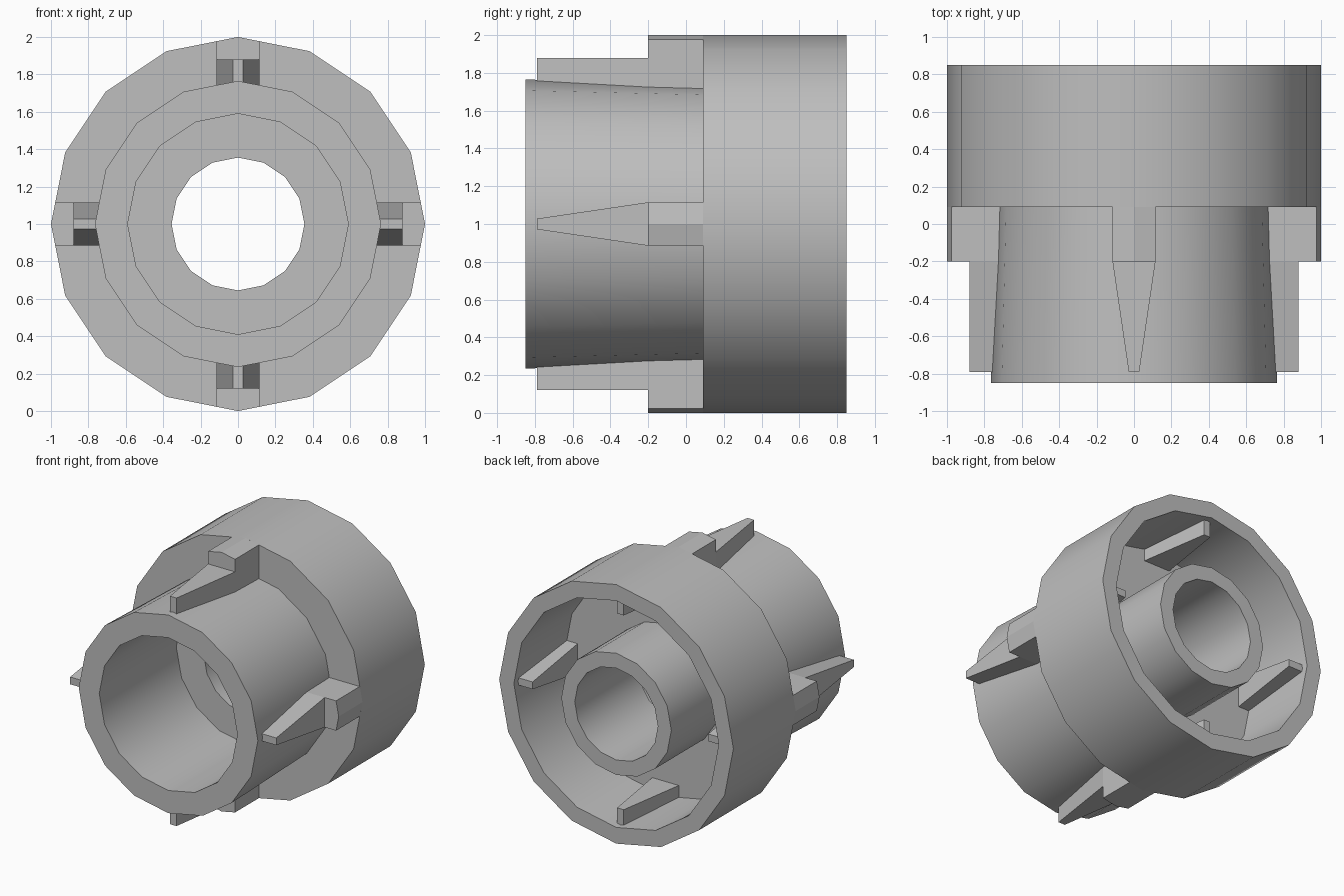
import bpy
import bmesh
import math
from mathutils import Matrix, Vector

cube = bpy.data.objects.get("Cube")
if cube:
    bpy.data.objects.remove(cube, do_unlink=True)

SIDES = 16
AXIS = Matrix.Translation((0, 0, 1))

grey = bpy.data.materials.new("light grey plastic")
grey.use_nodes = True
colour = (0.52, 0.52, 0.52, 1)
grey.diffuse_color = colour
grey.node_tree.nodes["Principled BSDF"].inputs["Base Color"].default_value = colour


def add_object(name, bm):
    bmesh.ops.recalc_face_normals(bm, faces=bm.faces)
    mesh = bpy.data.meshes.new(name)
    bm.to_mesh(mesh)
    bm.free()
    mesh.materials.append(grey)
    obj = bpy.data.objects.new(name, mesh)
    bpy.context.collection.objects.link(obj)
    return obj


def lathe(name, profile):
    """Turn a closed (radius, y) profile around the y axis."""
    bm = bmesh.new()
    rings = []
    for i in range(SIDES):
        a = math.tau * i / SIDES
        rings.append([bm.verts.new(AXIS @ Vector((r * math.sin(a), y, r * math.cos(a))))
                      for r, y in profile])
    n = len(profile)
    for i in range(SIDES):
        a, b = rings[i], rings[(i + 1) % SIDES]
        for j in range(n):
            k = (j + 1) % n
            bm.faces.new((a[j], b[j], b[k], a[k]))
    return add_object(name, bm)


def loft(name, start, y0, end, y1, turn):
    """Join two (across, radius) outlines at y0 and y1, turned around the axis."""
    spin = AXIS @ Matrix.Rotation(turn, 4, "Y")
    bm = bmesh.new()
    a = [bm.verts.new(spin @ Vector((x, y0, r))) for x, r in start]
    b = [bm.verts.new(spin @ Vector((x, y1, r))) for x, r in end]
    bm.faces.new(a)
    bm.faces.new(b)
    for j in range(len(a)):
        k = (j + 1) % len(a)
        bm.faces.new((a[j], a[k], b[k], b[j]))
    return add_object(name, bm)


def box(half, low, high):
    return [(-half, low), (half, low), (half, high), (-half, high)]


# Front sleeve, web, rear collar and inner tube as one turned body
body = lathe("coupling_body", [
    (0.765, -0.85), (0.74, 0.09), (1.0, 0.09), (1.0, 0.85),
    (0.875, 0.85), (0.865, 0.25), (0.47, 0.25), (0.47, 0.85),
    (0.355, 0.85), (0.355, 0.09), (0.59, 0.09), (0.59, -0.85)])
bpy.context.view_layer.objects.active = body
body.select_set(True)
bpy.ops.object.shade_smooth_by_angle(angle=math.radians(30))

# Tabs and tapered fins at the four quarters
WIDE, TIP = 0.115, 0.028
tab = [(-WIDE, 0.70), (WIDE, 0.70), (WIDE, 0.977), (0, 1.0), (-WIDE, 0.977)]
for i, side in enumerate(("top", "left", "bottom", "right")):
    turn = i * math.pi / 2
    loft(side + "_tab", tab, -0.20, tab, 0.09, turn)
    loft(side + "_front_fin", box(TIP, 0.70, 0.88), -0.79,
         box(WIDE, 0.70, 0.88), -0.20, turn)
    loft(side + "_rear_fin", box(WIDE, 0.75, 0.88), 0.24,
         box(TIP, 0.75, 0.88), 0.80, turn)
